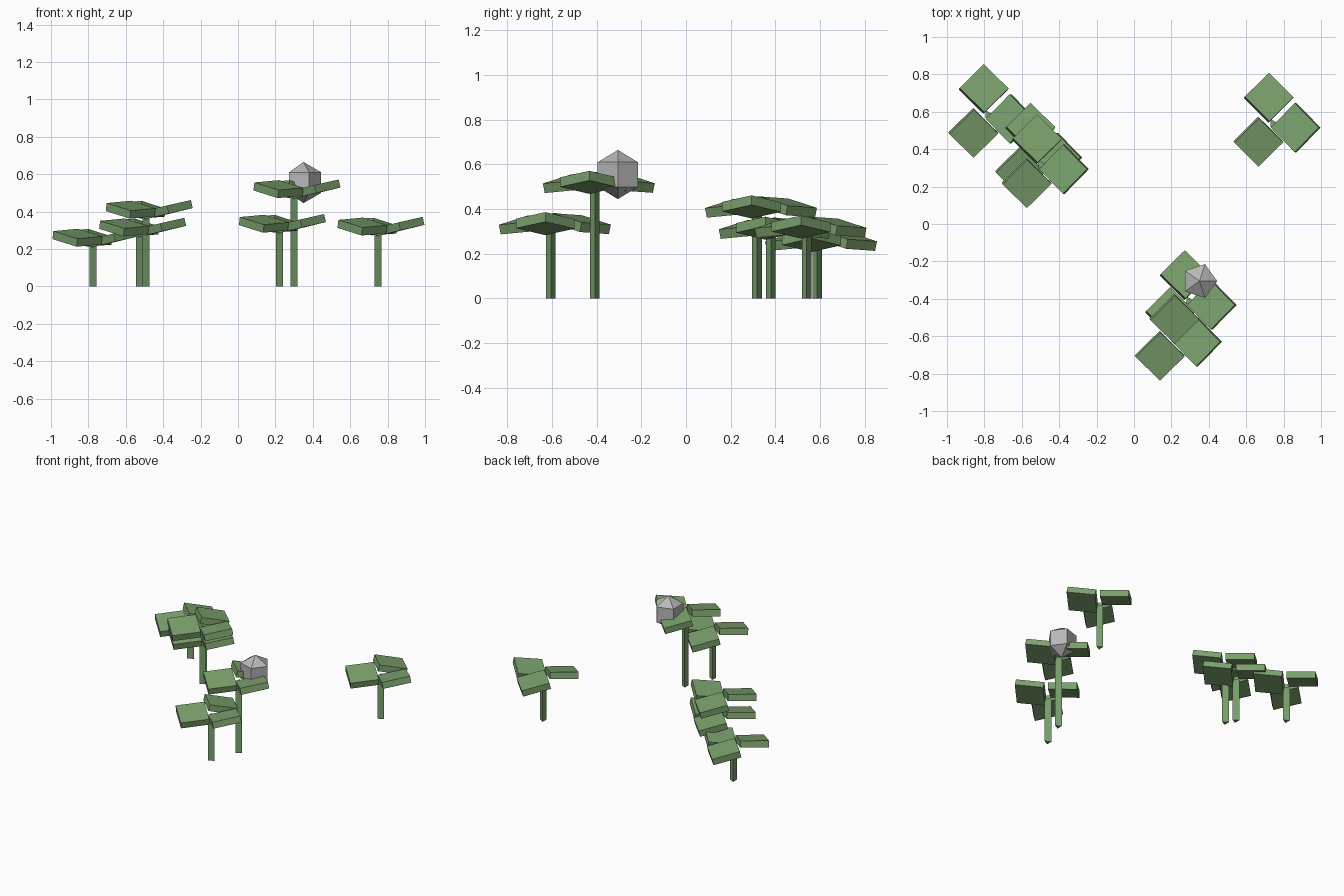
import bpy, bmesh
from math import cos, sin, pi, radians, atan
from mathutils import Matrix, Vector

if "Cube" in bpy.data.objects:
    bpy.data.objects.remove(bpy.data.objects["Cube"], do_unlink=True)


def make_material(name, rgb):
    mat = bpy.data.materials.new(name)
    mat.use_nodes = True
    mat.diffuse_color = (*rgb, 1)
    mat.node_tree.nodes["Principled BSDF"].inputs["Base Color"].default_value = (*rgb, 1)
    return mat


green = make_material("leaf green", (0.20, 0.36, 0.155))
grey = make_material("blossom grey", (0.48, 0.48, 0.48))


def finish(name, bm, mat):
    bmesh.ops.recalc_face_normals(bm, faces=bm.faces)
    mesh = bpy.data.meshes.new(name)
    bm.to_mesh(mesh)
    bm.free()
    mesh.materials.append(mat)
    obj = bpy.data.objects.new(name, mesh)
    bpy.context.collection.objects.link(obj)
    return obj


def faceted(name, sides, rings, poles, location, mat):
    """Convex solid from regular rings (radius, z) and pole points."""
    bm = bmesh.new()
    for r, z in rings:
        for i in range(sides):
            a = 2 * pi * i / sides
            bm.verts.new(Vector((r * cos(a), r * sin(a), z)) + location)
    for z in poles:
        bm.verts.new(Vector((0, 0, z)) + location)
    bmesh.ops.convex_hull(bm, input=bm.verts)
    bmesh.ops.dissolve_limit(bm, angle_limit=radians(1), verts=bm.verts, edges=bm.edges)
    return finish(name, bm, mat)


def leaf(name, center, downhill):
    """Square slab turned to a diamond, sloping down toward an angle."""
    fall = radians(downhill)
    tilt = Matrix.Rotation(atan(0.235), 4, Vector((-sin(fall), cos(fall), 0)))
    shape = Matrix.Rotation(pi / 4, 4, 'Z') @ Matrix.Diagonal((0.186, 0.186, 0.044, 1))
    bm = bmesh.new()
    bmesh.ops.create_cube(bm, size=1, matrix=Matrix.Translation(center) @ tilt @ shape)
    return finish(name, bm, green)


# Leaf offsets from the stem, and the direction each one slopes down
LEAVES = {
    "back": (-0.022, 0.135, 58),
    "right": (0.122, -0.025, 178),
    "front": (-0.077, -0.10, -62),
}

# Stem positions and leaf heights
PLANTS = [
    (0.742, 0.54, 0.32),
    (0.215, -0.605, 0.335),
    (0.293, -0.408, 0.52),
    (-0.782, 0.587, 0.26),
    (-0.497, 0.318, 0.41),
    (-0.532, 0.38, 0.315),
]

for n, (x, y, z) in enumerate(PLANTS, 1):
    faceted(f"stem_{n}", 3, [(0.025, 0), (0.025, z - 0.015)], [], Vector((x, y, 0)), green)
    for side, (dx, dy, downhill) in LEAVES.items():
        leaf(f"{side}_leaf_{n}", Vector((x + dx, y + dy, z)), downhill)

# Five-sided blossom on the tallest plant
faceted("blossom", 5, [(0.095, 0.055), (0.095, -0.055)], [0.11, -0.11],
        Vector((0.35, -0.305, 0.555)), grey)
